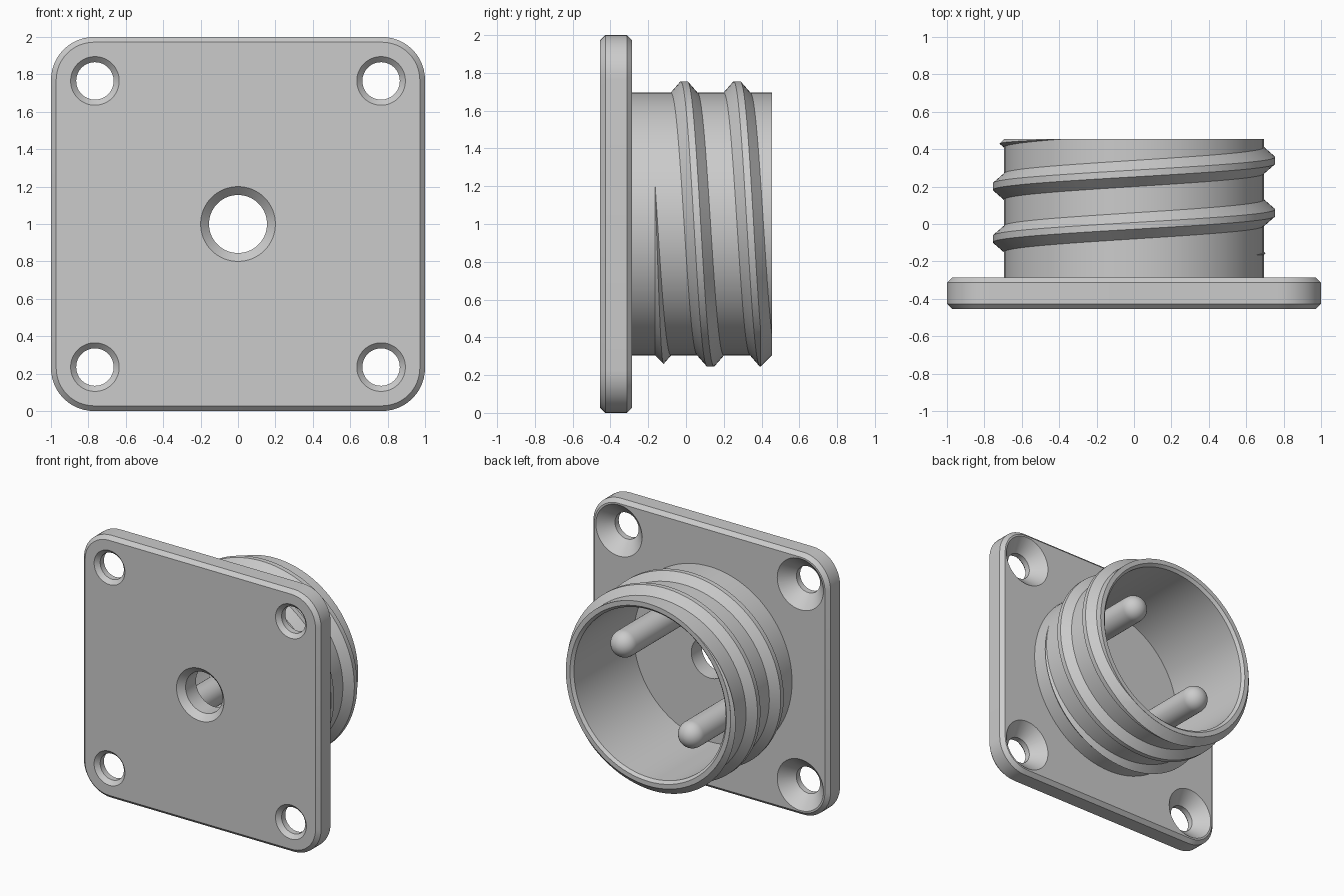
import bpy, bmesh
from math import sin, cos, pi, radians

cube = bpy.data.objects.get("Cube")
if cube:
    bpy.data.objects.remove(cube, do_unlink=True)

grey = bpy.data.materials.new("plain_grey")
grey.use_nodes = True
colour = (0.6, 0.6, 0.6, 1)
grey.diffuse_color = colour
grey.node_tree.nodes["Principled BSDF"].inputs["Base Color"].default_value = colour

FRONT, BACK, REAR = -0.455, -0.285, 0.455   # plate front, plate back, tube end
TUBE_R = 0.695
AXIS_Z = 1.0


def loft(name, rings, looped=False):
    """Skin a row of equal closed rings; cap the ends unless looped."""
    bm = bmesh.new()
    rows = [[bm.verts.new(p) for p in ring] for ring in rings]
    n = len(rows[0])
    pairs = list(zip(rows, rows[1:]))
    if looped:
        pairs.append((rows[-1], rows[0]))
    else:
        bm.faces.new(rows[0])
        bm.faces.new(rows[-1])
    for a, b in pairs:
        for i in range(n):
            j = (i + 1) % n
            bm.faces.new((a[i], a[j], b[j], b[i]))
    bmesh.ops.recalc_face_normals(bm, faces=bm.faces)
    mesh = bpy.data.meshes.new(name)
    bm.to_mesh(mesh)
    bm.free()
    mesh.materials.append(grey)
    obj = bpy.data.objects.new(name, mesh)
    bpy.context.collection.objects.link(obj)
    return obj


def lathe(name, profile, x=0, z=AXIS_Z, sides=96, looped=False):
    """Turn (radius, y) points around an axis parallel to y."""
    turn = [2 * pi * i / sides for i in range(sides)]
    rings = [[(x + r * cos(a), y, z + r * sin(a)) for a in turn] for r, y in profile]
    return loft(name, rings, looped)


def activate(obj):
    bpy.ops.object.select_all(action='DESELECT')
    obj.select_set(True)
    bpy.context.view_layer.objects.active = obj


def boolean(obj, tool, operation):
    tool.hide_render = True
    mod = obj.modifiers.new("cut", 'BOOLEAN')
    mod.object, mod.operation, mod.solver = tool, operation, 'EXACT'
    activate(obj)
    bpy.ops.object.modifier_apply(modifier=mod.name)
    bpy.data.objects.remove(tool, do_unlink=True)


def smooth(obj):
    activate(obj)
    bpy.ops.object.shade_smooth_by_angle(angle=radians(25))


def rounded_square(half, radius, y, steps=12):
    c = half - radius
    ring = []
    for q, (sx, sz) in enumerate(((1, 1), (-1, 1), (-1, -1), (1, -1))):
        for i in range(steps + 1):
            a = pi / 2 * (q + i / steps)
            ring.append((sx * c + radius * cos(a), y, AXIS_Z + sz * c + radius * sin(a)))
    return ring


# Flange plate with chamfered rim
RIM, CORNER = 0.028, 0.23
plate = loft("flange_plate", [
    rounded_square(1 - RIM, CORNER - RIM, FRONT),
    rounded_square(1, CORNER, FRONT + RIM),
    rounded_square(1, CORNER, BACK - RIM),
    rounded_square(1 - RIM, CORNER - RIM, BACK)])

# Central hole, chamfered at the front
OVER = 0.02
boolean(plate, lathe("centre_cutter", [
    (0.2 + OVER, FRONT - OVER), (0.155, FRONT + 0.045), (0.155, BACK + OVER)]), 'DIFFERENCE')

# Screw holes, countersunk from the back
for sx in (-1, 1):
    for sz in (-1, 1):
        boolean(plate, lathe("screw_cutter", [
            (0.13 + OVER, FRONT - OVER), (0.1, FRONT + 0.03),
            (0.1, BACK - 0.095), (0.195 + OVER, BACK + OVER)],
            x=sx * 0.765, z=AXIS_Z + sz * 0.765, sides=64), 'DIFFERENCE')
smooth(plate)

# Hollow tube with a small inner lip chamfer
smooth(lathe("tube", [
    (TUBE_R, BACK - 0.01), (TUBE_R, REAR), (0.66, REAR),
    (0.64, REAR - 0.02), (0.64, BACK - 0.01)], looped=True))

# Helical thread, trimmed by a chamfered envelope at both ends
PITCH, STEPS = 0.28, 96
section = [(0.67, -0.07), (TUBE_R, -0.07), (0.755, -0.018),
           (0.755, 0.018), (TUBE_R, 0.07), (0.67, 0.07)]
rings = []
for i in range(int(-1.15 * STEPS), int(1.75 * STEPS)):
    t = i / STEPS
    a = 2 * pi * t
    rings.append([(r * cos(a), 0.06 + PITCH * t + dy, AXIS_Z - r * sin(a))
                  for r, dy in section])
thread = loft("thread", rings)
START, END = -0.165, REAR - 0.001
envelope = lathe("thread_envelope", [
    (0.66, START), (TUBE_R, START), (TUBE_R + 0.1, START + 0.1),
    (TUBE_R + 0.1, END - 0.1), (TUBE_R, END), (0.66, END)], sides=96, looped=True)
boolean(thread, envelope, 'INTERSECT')
smooth(thread)

# Two domed pins standing on the floor inside the tube
PIN_R, DOME_Y = 0.1, 0.33
dome = [(PIN_R * cos(a), DOME_Y + PIN_R * sin(a))
        for a in (radians(89) * i / 12 for i in range(13))]
for side, name in ((1, "left_pin"), (-1, "right_pin")):
    smooth(lathe(name, [(PIN_R, BACK - 0.01)] + dome,
                 x=side * 0.285, z=AXIS_Z + side * 0.27, sides=40))
